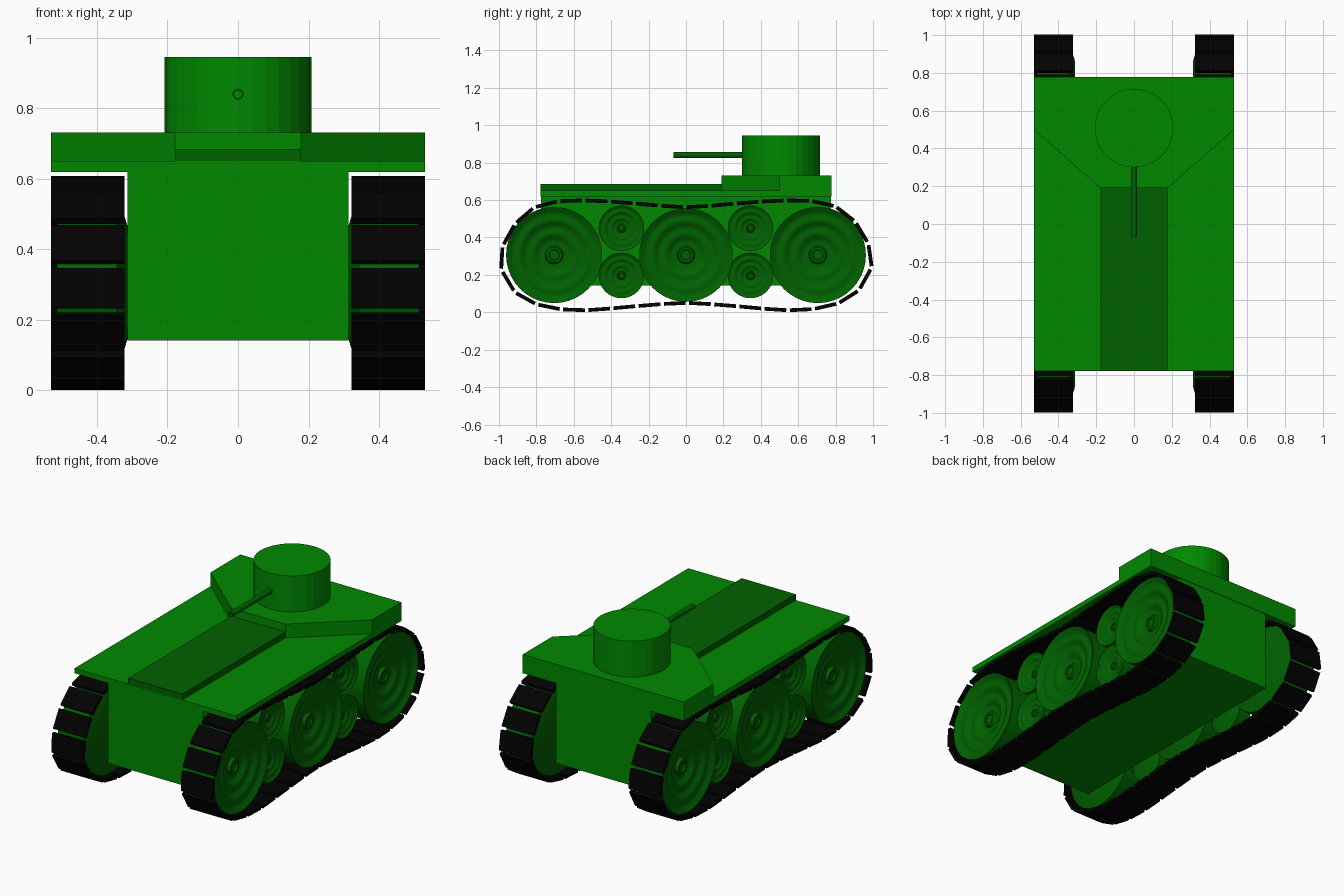
import bpy, bmesh, math
from mathutils import Vector

if "Cube" in bpy.data.objects:
    bpy.data.objects.remove(bpy.data.objects["Cube"])


def material(name, rgb):
    m = bpy.data.materials.new(name)
    m.diffuse_color = (*rgb, 1)
    m.use_nodes = True
    m.node_tree.nodes["Principled BSDF"].inputs["Base Color"].default_value = m.diffuse_color
    return m


GREEN = material("hull green", (0.0, 0.25, 0.0))
DARK = material("dark green", (0.0, 0.12, 0.0))
BLACK = material("track black", (0.0005, 0.0005, 0.0005))


def finish(bm, name, mat):
    bmesh.ops.recalc_face_normals(bm, faces=bm.faces)
    me = bpy.data.meshes.new(name)
    bm.to_mesh(me)
    bm.free()
    me.materials.append(mat)
    ob = bpy.data.objects.new(name, me)
    bpy.context.collection.objects.link(ob)
    return ob


def prism(name, outline, z0, z1, mat):
    """Extrude an xy outline from z0 to z1."""
    bm = bmesh.new()
    face = bm.faces.new([bm.verts.new((x, y, z0)) for x, y in outline])
    ext = bmesh.ops.extrude_face_region(bm, geom=[face], use_keep_orig=True)
    for v in ext["geom"]:
        if isinstance(v, bmesh.types.BMVert):
            v.co.z = z1
    return finish(bm, name, mat)


def slab(name, w, y0, y1, z0, z1, mat):
    return prism(name, [(-w, y0), (w, y0), (w, y1), (-w, y1)], z0, z1, mat)


def lathe(name, profile, origin, axis, mat, n=32):
    """Spin (radius, along-axis) points round the x, y or z axis."""
    bm = bmesh.new()
    rings = []
    for r, t in profile:
        ring = []
        for i in range(n if r > 0 else 1):
            a = 2 * math.pi * i / n
            c, s = r * math.cos(a), r * math.sin(a)
            p = {"x": (t, c, s), "y": (c, t, s), "z": (c, s, t)}[axis]
            ring.append(bm.verts.new(Vector(p) + Vector(origin)))
        rings.append(ring)
    for a, b in zip(rings, rings[1:]):
        for i in range(n):
            quad = [a[i % len(a)], a[(i + 1) % len(a)], b[(i + 1) % len(b)], b[i % len(b)]]
            bm.faces.new(list(dict.fromkeys(quad)))
    return finish(bm, name, mat)


# Hull, deck and raised plates
slab("hull", 0.314, -0.775, 0.775, 0.142, 0.63, GREEN)
slab("deck", 0.53, -0.778, 0.778, 0.62, 0.65, GREEN)
slab("front_deck_strip", 0.178, -0.778, 0.195, 0.645, 0.685, DARK)
prism("rear_platform", [(-0.53, 0.778), (-0.53, 0.5), (-0.178, 0.19),
                        (0.178, 0.19), (0.53, 0.5), (0.53, 0.778)], 0.645, 0.732, GREEN)

# Turret and open-ended gun barrel
lathe("turret", [(0, 0.72), (0.208, 0.72), (0.208, 0.946), (0, 0.946)], (0, 0.508, 0), "z", GREEN)
lathe("gun_barrel", [(0.016, 0.305), (0.016, -0.067), (0.011, -0.067), (0.011, 0.305), (0.016, 0.305)],
      (0, 0, 0.84), "y", DARK, 16)

# Wheels: dished, rippled outer face with a small hub; raised disc on the inner face
WHEELS = [("end_wheel", -0.705, 0.306, 0.257), ("end_wheel", 0.705, 0.306, 0.257),
          ("middle_wheel", 0, 0.306, 0.25)]
WHEELS += [("small_wheel", y, z, 0.122) for y in (-0.345, 0.345) for z in (0.197, 0.449)]
FACE = [(0, 0.045), (0.1, 0.045), (0.11, 0.055), (0.16, 0.055), (0.19, 0.038)]
for k in range(1, 17):
    f = 0.2 + 0.05 * k
    FACE.append((f, 0.04 + 0.05 * (f - 0.2) / 0.8 + 0.006 * math.cos(2 * math.pi * (f - 1) / 0.28) - 0.001))
FACE += [(1.0, -0.075), (0.62, -0.105), (0, -0.105)]


def smooth(ob):
    bpy.ops.object.select_all(action="DESELECT")
    ob.select_set(True)
    bpy.context.view_layer.objects.active = ob
    bpy.ops.object.shade_smooth_by_angle(angle=math.radians(30))


for side in (-1, 1):
    for name, y, z, r in WHEELS:
        k = r / 0.257
        prof = [(f * r, side * t * k) for f, t in FACE]
        smooth(lathe(name, prof, (side * 0.418, y, z), "x", DARK, 40))

# Track path (y, z): front half, mirrored to the back
HALF = [(0, 0.562), (-0.25, 0.58), (-0.5, 0.597), (-0.7, 0.591), (-0.835, 0.545), (-0.935, 0.44),
        (-0.996, 0.29), (-0.962, 0.18), (-0.89, 0.088), (-0.75, 0.03), (-0.55, 0.011),
        (-0.25, 0.034), (0, 0.05)]
LOOP = [Vector(p) for p in HALF + [(-y, z) for y, z in HALF[-2:0:-1]]]


def spline(points, steps=16):
    out, n = [], len(points)
    for i in range(n):
        a, b, c, d = (points[(i + k) % n] for k in (-1, 0, 1, 2))
        for s in range(steps):
            t = s / steps
            out.append(0.5 * (2 * b + (c - a) * t + (2 * a - 5 * b + 4 * c - d) * t * t
                              + (3 * b - a - 3 * c + d) * t ** 3))
    return out


PATH = spline(LOOP)
PATH.append(PATH[0])
DIST = [0.0]
for p, q in zip(PATH, PATH[1:]):
    DIST.append(DIST[-1] + (q - p).length)


def at(s):
    s %= DIST[-1]
    for i in range(len(PATH) - 1):
        if DIST[i + 1] >= s:
            return PATH[i].lerp(PATH[i + 1], (s - DIST[i]) / (DIST[i + 1] - DIST[i]))
    return PATH[0]


# Track links: thin plates spaced along the path, one centred on the front end
LINKS = 34
START = DIST[6 * 16]
PITCH = DIST[-1] / LINKS
for side, name in ((-1, "left_track"), (1, "right_track")):
    bm = bmesh.new()
    for k in range(LINKS):
        s = START + k * PITCH
        a, b = at(s - PITCH * 0.43), at(s + PITCH * 0.43)
        d = (b - a).normalized()
        off = Vector((-d.y, d.x)) * 0.01
        corners = [a - off, b - off, b + off, a + off]
        lo, hi = ([bm.verts.new((side * x, c.x, c.y)) for c in corners] for x in (0.322, 0.53))
        bm.faces.new(lo)
        bm.faces.new(hi)
        for i in range(4):
            j = (i + 1) % 4
            bm.faces.new([lo[i], lo[j], hi[j], hi[i]])
    finish(bm, name, BLACK)
